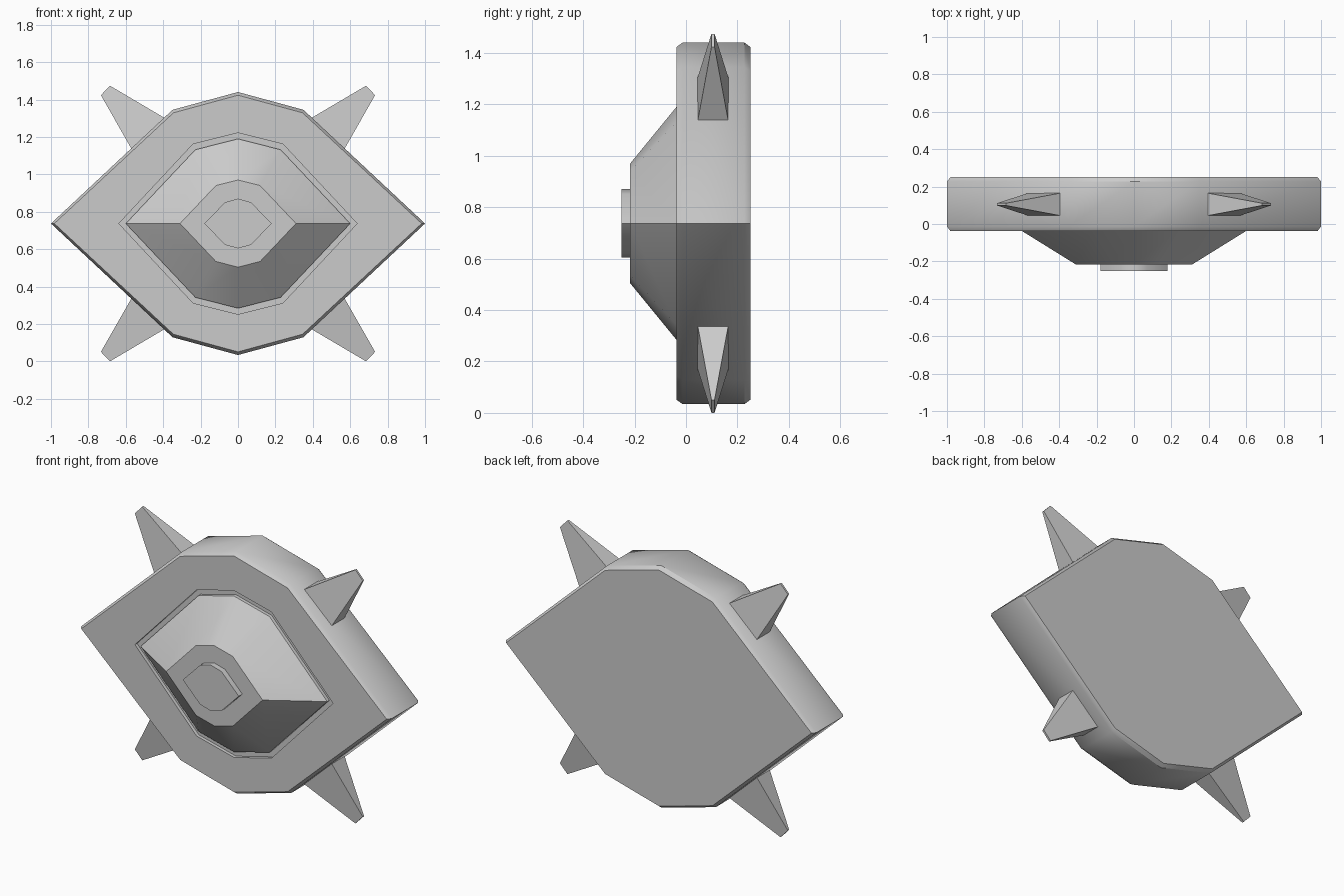
import bpy, bmesh, math

if "Cube" in bpy.data.objects:
    bpy.data.objects.remove(bpy.data.objects["Cube"])

CZ = 0.737  # height of the centre line


def outline(w, sx, sz, h):
    """Eight-sided pointed outline: side tips, shoulders, top and bottom."""
    return [(w, 0), (sx, sz), (0, h), (-sx, sz),
            (-w, 0), (-sx, -sz), (0, -h), (sx, -sz)]


def loft(name, sections, smooth=35):
    """Skin a list of (y, outline) sections, capped at both ends."""
    bm = bmesh.new()
    rings = [[bm.verts.new((x, y, CZ + z)) for x, z in pts] for y, pts in sections]
    for a, b in zip(rings, rings[1:]):
        n = len(a)
        for i in range(n):
            bm.faces.new((a[i], a[(i + 1) % n], b[(i + 1) % n], b[i]))
    bm.faces.new(rings[0])
    bm.faces.new(rings[-1])
    bmesh.ops.recalc_face_normals(bm, faces=bm.faces)
    return finish(name, bm, smooth)


def finish(name, bm, smooth=0):
    mesh = bpy.data.meshes.new(name)
    bm.to_mesh(mesh)
    bm.free()
    ob = bpy.data.objects.new(name, mesh)
    bpy.context.collection.objects.link(ob)
    if smooth:
        bpy.ops.object.select_all(action='DESELECT')
        ob.select_set(True)
        bpy.context.view_layer.objects.active = ob
        bpy.ops.object.shade_smooth_by_angle(angle=math.radians(smooth))
    return ob


# Main plate: chamfered back and front rims, shallow recess in the front
rim = outline(1.0, 0.35, 0.608, 0.703)
inset = outline(0.982, 0.345, 0.592, 0.686)
groove = outline(0.637, 0.24, 0.425, 0.485)
loft("plate", [(0.25, inset), (0.227, rim), (-0.013, rim), (-0.037, inset),
               (-0.037, groove), (-0.017, groove)])

# Raised sloping dome sitting in the recess
base = outline(0.6, 0.228, 0.395, 0.453)
loft("dome", [(-0.017, base), (-0.037, base),
              (-0.217, outline(0.31, 0.118, 0.203, 0.233))])

# Small central button
button = outline(0.18, 0.069, 0.114, 0.133)
loft("button", [(-0.217, button), (-0.25, button)])

# Four tapering spikes, one on each long slope
YC = 0.105
for sx, side in ((1, "right"), (-1, "left")):
    for sz, level in ((1, "upper"), (-1, "lower")):
        bm = bmesh.new()
        rings = []
        for (x0, z0), (x1, z1), t in (((0.395, 0.566), (0.567, 0.395), 0.06),
                                      ((0.685, 0.737), (0.733, 0.686), 0.006)):
            rings.append([bm.verts.new((sx * x, YC + y, CZ + sz * z)) for x, z, y in
                          ((x0, z0, -t), (x1, z1, -t), (x1, z1, t), (x0, z0, t))])
        a, b = rings
        for i in range(4):
            j = (i + 1) % 4
            bm.faces.new((a[i], a[j], b[j], b[i]))
        bm.faces.new(a)
        bm.faces.new(b)
        bmesh.ops.recalc_face_normals(bm, faces=bm.faces)
        finish(f"{level}_{side}_spike", bm)
